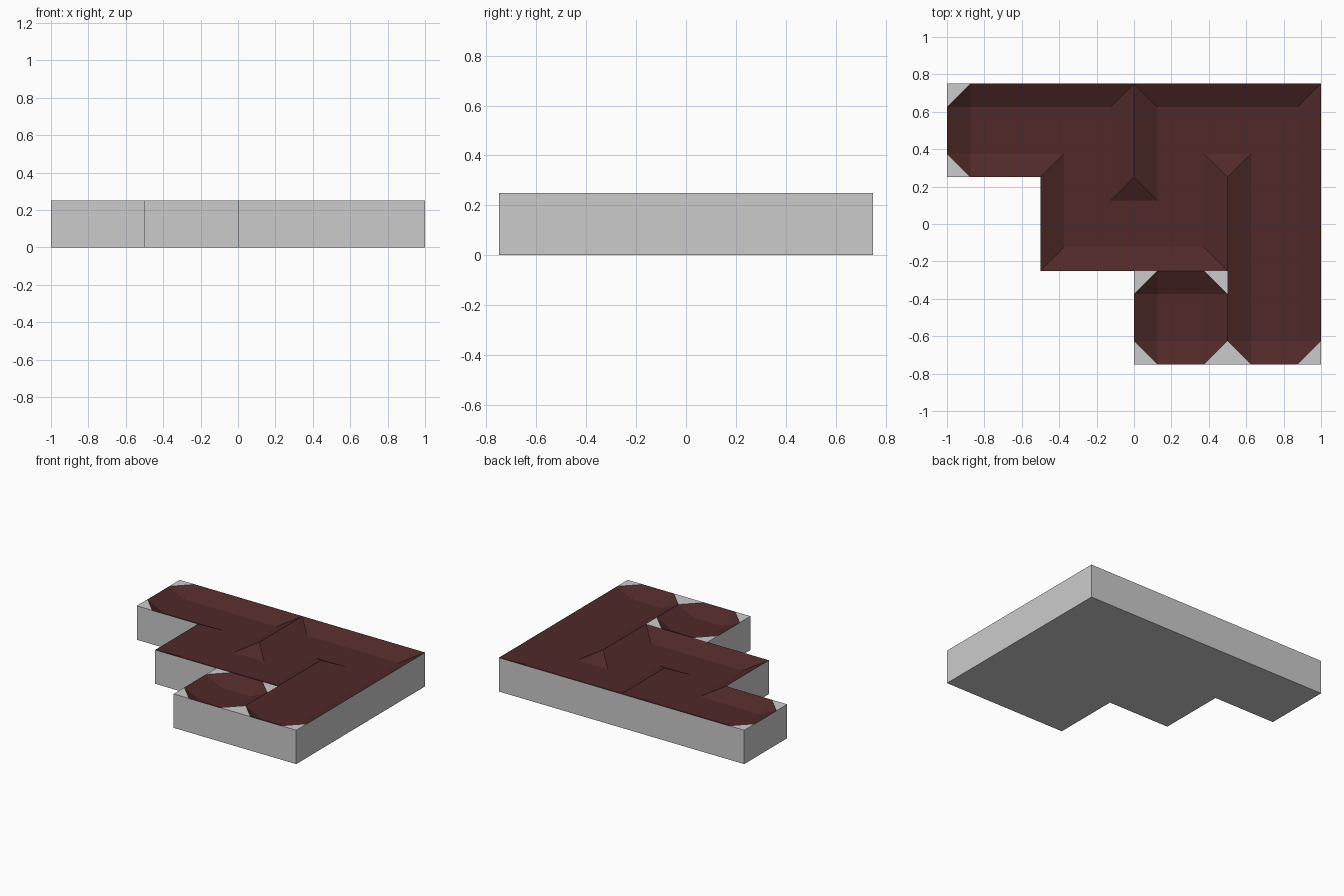
import bpy, bmesh
from mathutils import Vector

if "Cube" in bpy.data.objects:
    bpy.data.objects.remove(bpy.data.objects["Cube"])

TOP, DEPTH = 0.25, 0.0625      # rim height, channel depth
H, I = 0.25, 0.125             # half tile, half of the channel floor
DIRS = [Vector(d) for d in ((1, 0), (0, 1), (-1, 0), (0, -1))]

# channel routes as tile centres; the second is a lone basin
ROUTES = [
    [(-.75, .5), (-.25, .5), (-.25, 0), (.25, 0), (.25, .5), (.75, .5), (.75, 0), (.75, -.5)],
    [(.25, -.5)],
]
OUTLINE = [(-1, .75), (-1, .25), (-.5, .25), (-.5, -.25), (0, -.25), (0, -.75), (1, -.75), (1, .75)]


def add_face(bm, pts):
    bm.faces.new([bm.verts.new(p) for p in pts])


def finish(bm, name, color=None):
    bmesh.ops.remove_doubles(bm, verts=bm.verts, dist=1e-4)
    mesh = bpy.data.meshes.new(name)
    bm.to_mesh(mesh)
    bm.free()
    ob = bpy.data.objects.new(name, mesh)
    bpy.context.collection.objects.link(ob)
    if color:
        mat = bpy.data.materials.new(name)
        mat.diffuse_color = color
        mat.use_nodes = True
        mat.node_tree.nodes["Principled BSDF"].inputs["Base Color"].default_value = mat.diffuse_color
        mesh.materials.append(mat)


base, channel = bmesh.new(), bmesh.new()

# stepped base: underside and outer walls
add_face(base, [(x, y, 0) for x, y in reversed(OUTLINE)])
for (x0, y0), (x1, y1) in zip(OUTLINE, OUTLINE[1:] + OUTLINE[:1]):
    add_face(base, [(x0, y0, 0), (x1, y1, 0), (x1, y1, TOP), (x0, y0, TOP)])

for route in ROUTES:
    for n, c in enumerate(route):
        c = Vector(c)
        near = [Vector(p) for p in route[max(n - 1, 0):n] + route[n + 1:n + 2]]
        opened = [any((c + d * .5 - p).length < .01 for p in near) for d in DIRS]
        low = TOP - DEPTH

        # flat floor
        add_face(channel, [(c.x + a * I, c.y + b * I, low)
                           for a, b in ((-1, -1), (1, -1), (1, 1), (-1, 1))])
        for k in range(4):
            d, e = DIRS[k], DIRS[(k + 1) % 4]
            o1, o2 = opened[k], opened[(k + 1) % 4]

            def P(u, v, z):
                return (*(c + d * u + e * v), z)

            z1, z2 = (low if o1 else TOP), (low if o2 else TOP)
            # side: sloped bank, or level opening to the next tile
            add_face(channel, [P(I, -I, low), P(H, -I, z1), P(H, I, z1), P(I, I, low)])
            # corner: cut off in grey at dead ends, otherwise folded on the diagonal
            inner, corner = P(I, I, low), P(H, H, TOP)
            a, b = P(H, I, z1), P(I, H, z2)
            if not o1 and not o2 and len(near) < 2:
                add_face(channel, [inner, a, b])
                add_face(base, [a, corner, b])
            else:
                add_face(channel, [inner, a, corner])
                add_face(channel, [inner, corner, b])

finish(base, "stepped_base")
finish(channel, "sunken_channel", (0.08, 0.022, 0.022, 1))
